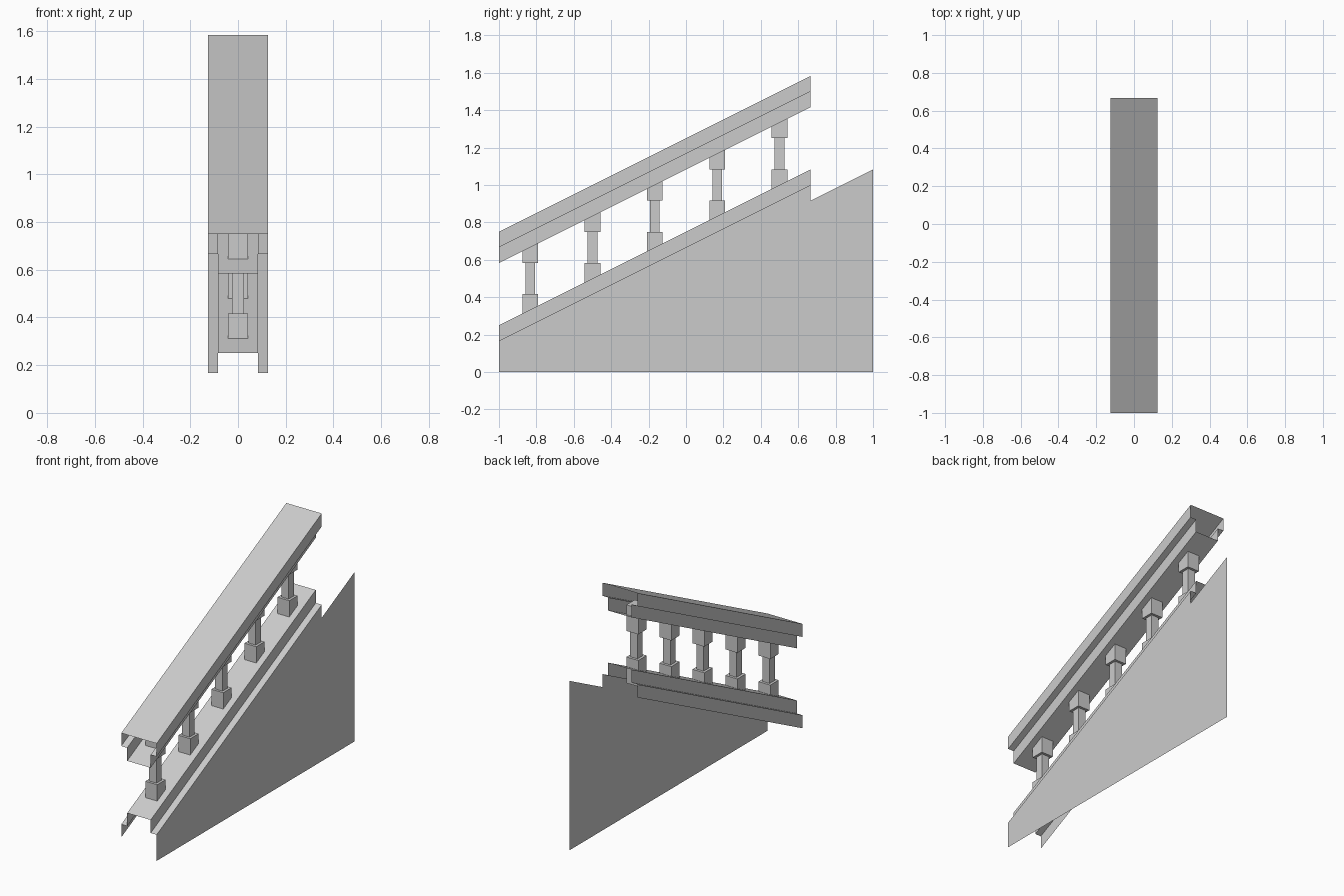
import bpy, bmesh

if "Cube" in bpy.data.objects:
    bpy.data.objects.remove(bpy.data.objects["Cube"])

SLOPE = 0.5
Y0, Y1 = -1.0, 2 / 3
W, N = 0.125, 0.083      # outer and inner half widths
S = 1 / 12               # step height


def make_object(name, verts, faces):
    mesh = bpy.data.meshes.new(name)
    mesh.from_pydata(verts, [], faces)
    bm = bmesh.new()
    bm.from_mesh(mesh)
    bmesh.ops.recalc_face_normals(bm, faces=bm.faces)
    bm.to_mesh(mesh)
    bm.free()
    obj = bpy.data.objects.new(name, mesh)
    bpy.context.collection.objects.link(obj)
    return obj


def sloped_channel(name, profile, closed):
    """Sweep an open-ended x/z section up the slope."""
    n = len(profile)
    rise = (Y1 - Y0) * SLOPE
    verts = [(x, Y0, z) for x, z in profile] + [(x, Y1, z + rise) for x, z in profile]
    faces = [(i, (i + 1) % n, (i + 1) % n + n, i + n) for i in range(n if closed else n - 1)]
    return make_object(name, verts, faces)


def baluster(name, y, z):
    """Square post with wider blocks at both ends; z is its bottom."""
    rings = [(0.042, 0), (0.042, 2 * S), (0.026, 2 * S),
             (0.026, 4 * S), (0.042, 4 * S), (0.042, 6 * S)]
    verts, faces = [], [(0, 1, 2, 3)]
    for r, h in rings:
        verts += [(sx * r, y + sy * r, z + h) for sx, sy in ((-1, -1), (1, -1), (1, 1), (-1, 1))]
    for k in range(len(rings) - 1):
        for i in range(4):
            j = (i + 1) % 4
            faces.append((4 * k + i, 4 * k + j, 4 * k + 4 + j, 4 * k + 4 + i))
    last = 4 * (len(rings) - 1)
    faces.append((last, last + 1, last + 2, last + 3))
    return make_object(name, verts, faces)


# Handrail: hollow stepped section, open at both ends
sloped_channel("handrail", [(-W, 9 * S), (W, 9 * S), (W, 8 * S), (N, 8 * S),
                            (N, 7 * S), (-N, 7 * S), (-N, 8 * S), (-W, 8 * S)], True)

# Lower rail: raised top, side ledges and a short skirt on the left
sloped_channel("lower_rail", [(-W, S), (-W, 2 * S), (-N, 2 * S), (-N, 3 * S),
                              (N, 3 * S), (N, 2 * S), (W, 2 * S)], False)

# Side wall: single panel on the right reaching the ground
wall = [(-1, 0), (1, 0), (1, 13 * S), (Y1, 11 * S), (Y1, 1.0), (-1, 2 * S)]
make_object("side_wall", [(W, y, z) for y, z in wall], [tuple(range(len(wall)))])

# Balusters
for i in range(5):
    y = -5 / 6 + i / 3
    baluster(f"baluster_{i + 1}", y, 3 * S + (y - Y0) * SLOPE - S)
